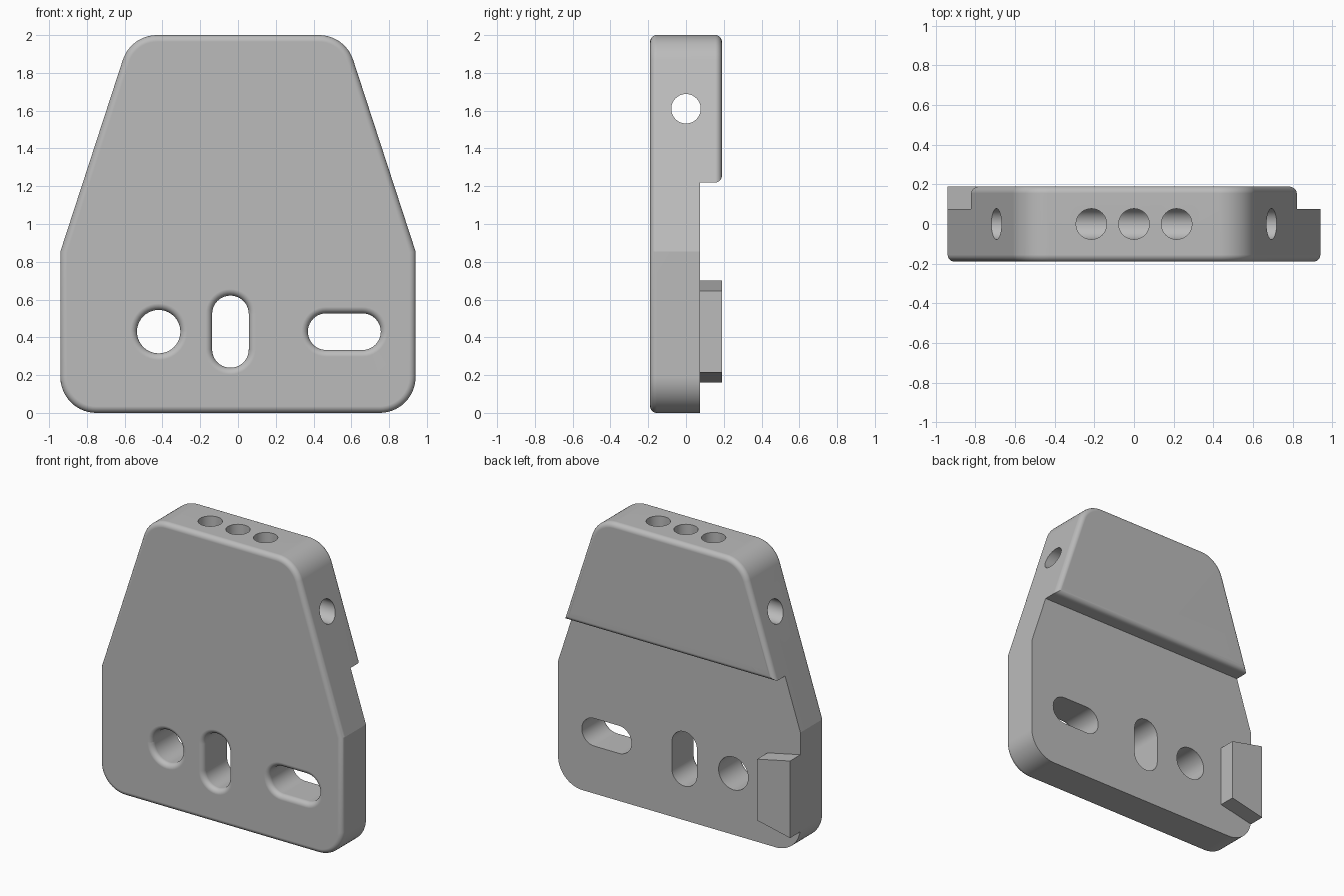
import bpy, bmesh
from math import sin, cos, pi, radians, tan
from mathutils import Matrix, Vector

cube = bpy.data.objects.get("Cube")
if cube:
    bpy.data.objects.remove(cube, do_unlink=True)

FRONT, BACK, STEP = -0.19, 0.19, 0.075   # depth of front, upper back, lower back
FILLET, CORNER = 0.035, 0.19
SEGS = 8

grey = bpy.data.materials.new("plain_grey")
grey.use_nodes = True
grey.diffuse_color = (0.5, 0.5, 0.5, 1)
grey.node_tree.nodes["Principled BSDF"].inputs["Base Color"].default_value = (0.5, 0.5, 0.5, 1)


def arc(cx, cz, r, start, end, steps):
    """Points on an arc; with no steps, the sharp corner enclosing it."""
    if steps == 0:
        mid, half = radians((start + end) / 2), radians((end - start) / 2)
        return [(cx + r / cos(half) * cos(mid), cz + r / cos(half) * sin(mid))]
    angles = [radians(start + (end - start) * i / steps) for i in range(steps + 1)]
    return [(cx + r * cos(a), cz + r * sin(a)) for a in angles]


def loft(name, rings):
    """Closed solid through rings of 3D points."""
    bm = bmesh.new()
    loops = [[bm.verts.new(p) for p in ring] for ring in rings]
    n = len(loops[0])
    for a, b in zip(loops, loops[1:]):
        for i in range(n):
            bm.faces.new((a[i], a[(i + 1) % n], b[(i + 1) % n], b[i]))
    bm.faces.new(loops[0])
    bm.faces.new(loops[-1])
    bmesh.ops.recalc_face_normals(bm, faces=bm.faces[:])
    mesh = bpy.data.meshes.new(name)
    bm.to_mesh(mesh)
    bm.free()
    mesh.materials.append(grey)
    obj = bpy.data.objects.new(name, mesh)
    bpy.context.collection.objects.link(obj)
    return obj


def activate(obj):
    bpy.ops.object.select_all(action='DESELECT')
    obj.select_set(True)
    bpy.context.view_layer.objects.active = obj


def cut(target, cutter):
    cutter.hide_render = True
    mod = target.modifiers.new("cut", 'BOOLEAN')
    mod.operation, mod.solver, mod.object = 'DIFFERENCE', 'EXACT', cutter
    activate(target)
    bpy.ops.object.modifier_apply(modifier=mod.name)
    bpy.data.objects.remove(cutter, do_unlink=True)


def outline(r):
    """Tapered plate outline with rounded corners of radius r."""
    slope = 18.1
    half = (arc(0.75, CORNER, r, -90, 0, 14)
            + arc(0.75, 0.825, r, 0, slope, 0)
            + arc(0.429, 1.81, r, slope, 90, 12))
    return half + [(-x, z) for x, z in reversed(half)]


def slot(cx, cz, dx, dz, r):
    """Round hole, or slot stretched by dx or dz either side."""
    start = -90 if dx else 0
    return arc(cx + dx, cz + dz, r, start, start + 180, 20) \
        + arc(cx - dx, cz - dz, r, start + 180.01, start + 359.9, 20)


def at_y(points, y):
    return [(x, y, z) for x, z in points]


quarter = [pi / 2 * i / SEGS for i in range(SEGS + 1)]

# Plate with filleted front and back rims
front = [at_y(outline(CORNER - FILLET * (1 - sin(a))), FRONT + FILLET * (1 - cos(a))) for a in quarter]
back = [at_y(outline(CORNER - FILLET * (1 - sin(a))), BACK - FILLET * (1 - cos(a))) for a in reversed(quarter)]
plate = loft("plate", front + back)

# Lower back recess, leaving a filleted edge on the thick upper part
LEDGE = 1.22
profile = [(STEP, -0.2), (STEP, LEDGE)]
profile += arc(BACK - FILLET, LEDGE + FILLET, FILLET, -90, 0, SEGS)
profile += [(BACK, LEDGE + 2 * FILLET), (0.4, LEDGE + 2 * FILLET), (0.4, -0.2)]
cut(plate, loft("recess_cutter", [[(x, y, z) for y, z in profile] for x in (-1.2, 1.2)]))

# Mounting holes with rounded front rims
for cx, dx, dz, r in ((-0.42, 0, 0, 0.115), (-0.04, 0, 0.094, 0.097), (0.563, 0.096, 0, 0.097)):
    rings = [at_y(slot(cx, 0.43, dx, dz, r + FILLET), -0.4)]
    rings += [at_y(slot(cx, 0.43, dx, dz, r + FILLET * (1 - sin(a))), FRONT + FILLET * (1 - cos(a)))
              for a in quarter]
    rings.append(at_y(slot(cx, 0.43, dx, dz, r), 0.4))
    cut(plate, loft("hole_cutter", rings))

# Cross bore through the sides and three bores from the top that meet it
BORE_Z = 1.61
circle = arc(0, 0, 0.078, 0, 352.5, 47)
cut(plate, loft("bore_cutter", [[(x, u, BORE_Z + v) for u, v in circle] for x in (-1.2, 1.2)]))
for cx in (-0.215, 0, 0.215):
    cut(plate, loft("bore_cutter", [[(cx + u * 0.99, v * 0.99, z) for u, v in circle] for z in (BORE_Z, 2.2)]))

# Tapered lug on the back near one side
lug_shape = [(-0.94, 0.16), (-0.685, 0.215), (-0.685, 0.645), (-0.94, 0.70)]
lug = loft("back_lug", [at_y(lug_shape, y) for y in (STEP, BACK)])

# Smooth the curves, keep the flats flat
activate(plate)
bpy.ops.object.shade_smooth_by_angle(angle=radians(15))
weighted = plate.modifiers.new("flat_faces", 'WEIGHTED_NORMAL')
weighted.keep_sharp = True
